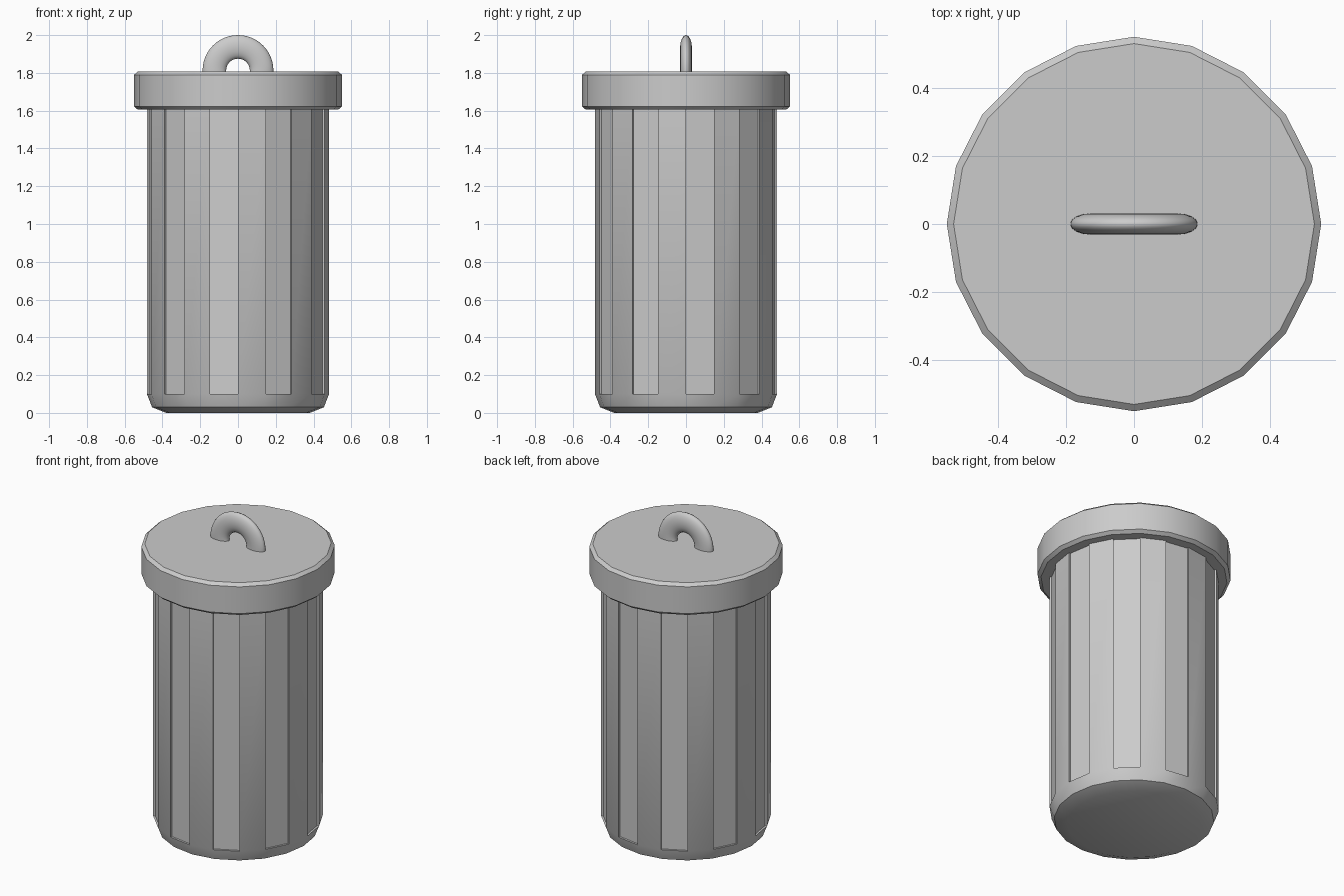
import bpy, bmesh, math

if "Cube" in bpy.data.objects:
    bpy.data.objects.remove(bpy.data.objects["Cube"])

SIDES = 20


def lathe(bm, profile):
    """Capped 20-sided solid from (radius, z) pairs, bottom to top; returns side faces per band."""
    rings = [[bm.verts.new((r * math.cos(2 * math.pi * i / SIDES),
                            r * math.sin(2 * math.pi * i / SIDES), z))
              for i in range(SIDES)] for r, z in profile]
    bands = [[bm.faces.new((a[i], a[(i + 1) % SIDES], b[(i + 1) % SIDES], b[i]))
              for i in range(SIDES)] for a, b in zip(rings, rings[1:])]
    bm.faces.new(rings[0][::-1])
    bm.faces.new(rings[-1])
    bm.normal_update()
    return bands


def smooth(obj, angle=30):
    bpy.ops.object.select_all(action='DESELECT')
    obj.select_set(True)
    bpy.context.view_layer.objects.active = obj
    bpy.ops.object.shade_smooth_by_angle(angle=math.radians(angle))


def finish(bm, name):
    mesh = bpy.data.meshes.new(name)
    bm.to_mesh(mesh)
    bm.free()
    obj = bpy.data.objects.new(name, mesh)
    bpy.context.collection.objects.link(obj)
    smooth(obj)
    return obj


# Can body: rounded foot, every second side panel sunk inward
bm = bmesh.new()
bands = lathe(bm, [(0.38, 0), (0.455, 0.03), (0.482, 0.1), (0.482, 1.61)])
sunk = bmesh.ops.extrude_discrete_faces(bm, faces=bands[-1][::2])['faces']
for f in sunk:
    if len(f.verts) == 4 and f.normal.length > 0:
        offset = f.normal * -0.012
        bmesh.ops.translate(bm, verts=f.verts[:], vec=offset)
finish(bm, "can_body")

# Lid with chamfered rims
bm = bmesh.new()
lathe(bm, [(0.53, 1.605), (0.55, 1.622), (0.55, 1.79), (0.53, 1.807)])
finish(bm, "lid")

# Handle: flattened ring half sunk in the lid
bpy.ops.mesh.primitive_torus_add(major_segments=48, minor_segments=16,
                                 major_radius=0.125, minor_radius=0.0625,
                                 location=(0, 0, 1.8125), rotation=(math.pi / 2, 0, 0))
handle = bpy.context.object
handle.name = "lid_handle"
handle.scale = (1, 1, 0.5)
smooth(handle, 60)
